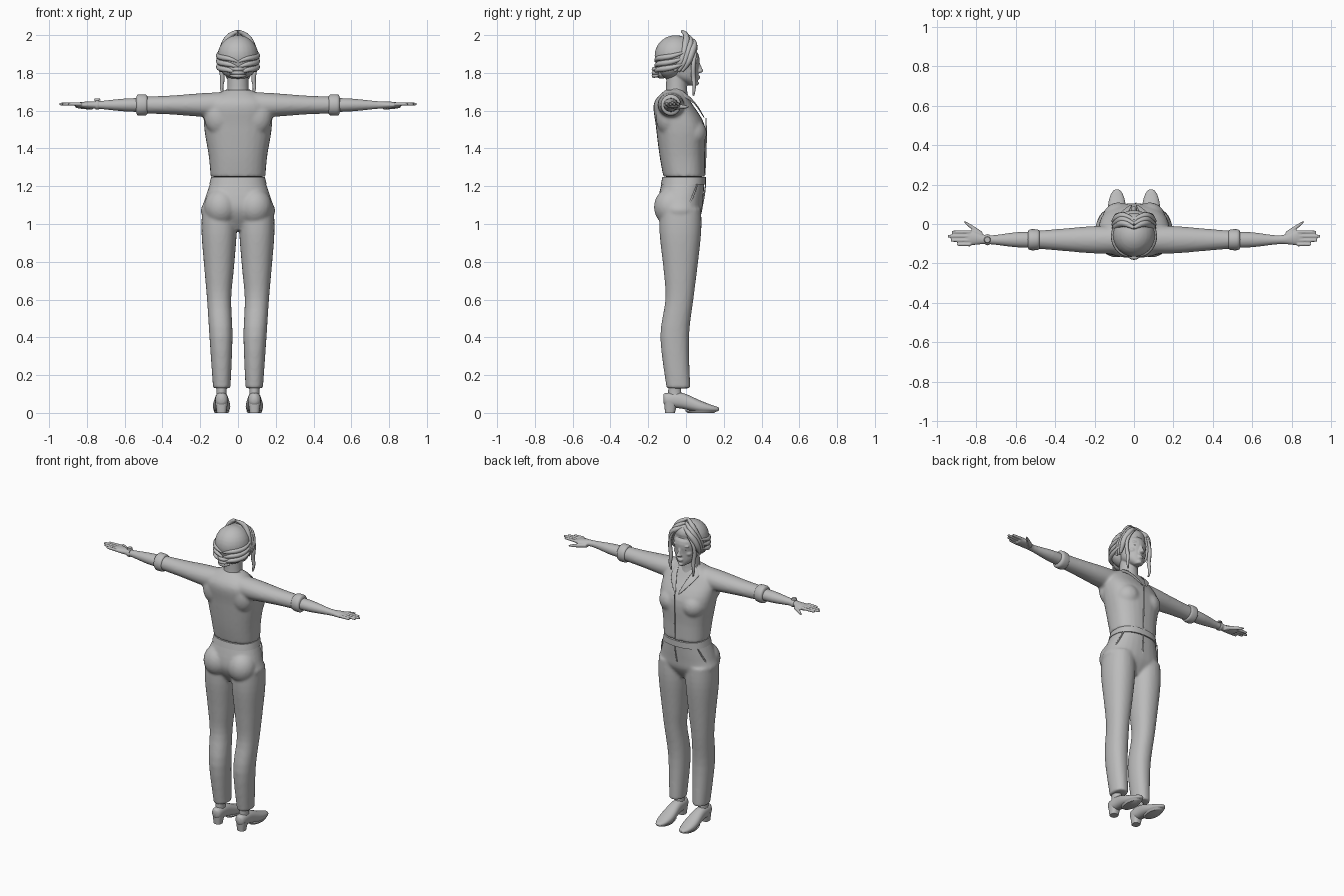
import bpy, bmesh, math
from mathutils import Vector, Matrix

if "Cube" in bpy.data.objects:
    bpy.data.objects.remove(bpy.data.objects["Cube"])

grey = bpy.data.materials.new("plain grey")
grey.use_nodes = True
shade = (.5, .5, .5, 1)
grey.diffuse_color = shade
grey.node_tree.nodes["Principled BSDF"].inputs["Base Color"].default_value = shade


def smooth_rows(rows, steps=4):
    """Fill in rows along a smooth curve through the given ones."""
    rows = [Vector(tuple(row) + (0,) * (5 - len(row))) for row in rows]
    filled = []
    for i in range(len(rows) - 1):
        start, end = rows[i], rows[i + 1]
        before = rows[max(i - 1, 0)]
        after = rows[min(i + 2, len(rows) - 1)]
        for k in range(steps):
            t = k / steps
            leave, arrive = (end - before) / 2, (after - start) / 2
            bend = (leave * (1 - t) - arrive * t) * t * (1 - t)
            ease = t * t * (3 - 2 * t)
            filled.append(start.lerp(end, ease) + bend)
    return filled + [rows[-1]]


def loft(bm, axis, rows, centre=(0, 0, 0), mirror=False, power=2, sides=28):
    """Closed skin; rows hold position along axis, half width, half depth, shift, side shift."""
    for flip in (1, -1) if mirror else (1,):
        loops = []
        for along, wide, deep, shift, aside in smooth_rows(rows):
            loop = []
            for i in range(sides):
                angle = math.tau * i / sides
                c, s = math.cos(angle), math.sin(angle)
                u = wide * math.copysign(abs(c) ** (2 / power), c)
                v = deep * math.copysign(abs(s) ** (2 / power), s)
                point = Vector(centre)
                if axis == "Z":
                    point += Vector((u + aside, v + shift, along))
                elif axis == "X":
                    point += Vector((along, u + shift, v + aside))
                else:
                    point += Vector((u + aside, along, v + shift))
                point.x *= flip
                loop.append(bm.verts.new(point))
            loops.append(loop)
        for low, high in zip(loops, loops[1:]):
            for i in range(sides):
                j = (i + 1) % sides
                bm.faces.new((low[i], low[j], high[j], high[i]))
        bm.faces.new(loops[0])
        bm.faces.new(loops[-1])


def blob(bm, centre, size, mirror=False, tilt=0):
    for flip in (1, -1) if mirror else (1,):
        place = Matrix.Translation((flip * centre[0], centre[1], centre[2]))
        shape = Matrix.Rotation(tilt, 4, "X") @ Matrix.Diagonal((*size, 1))
        bmesh.ops.create_uvsphere(bm, u_segments=24, v_segments=14, radius=1, matrix=place @ shape)


def finish(bm, name, blend=0, soften=4):
    """Turn the bmesh into an object, optionally fusing its pieces into one skin."""
    bmesh.ops.recalc_face_normals(bm, faces=bm.faces)
    mesh = bpy.data.meshes.new(name)
    bm.to_mesh(mesh)
    bm.free()
    part = bpy.data.objects.new(name, mesh)
    bpy.context.collection.objects.link(part)
    mesh.materials.append(grey)
    if blend:
        fuse = part.modifiers.new("fuse", "REMESH")
        fuse.mode, fuse.voxel_size, fuse.use_smooth_shade = "VOXEL", blend, True
        relax = part.modifiers.new("relax", "SMOOTH")
        relax.factor, relax.iterations = .5, soften
    else:
        bpy.context.view_layer.objects.active = part
        part.select_set(True)
        bpy.ops.object.shade_smooth_by_angle(angle=math.radians(50))
        part.select_set(False)
    return part


def strands(name, paths, radius, mirror=False):
    """Round strands that thin out toward both ends."""
    curve = bpy.data.curves.new(name, "CURVE")
    curve.dimensions, curve.bevel_depth, curve.bevel_resolution = "3D", radius, 2
    curve.use_fill_caps, curve.resolution_u = True, 5
    for path in paths:
        for flip in (1, -1) if mirror else (1,):
            spline = curve.splines.new("NURBS")
            spline.points.add(len(path) - 1)
            for i, (x, y, z) in enumerate(path):
                spline.points[i].co = (flip * x, y, z, 1)
                spline.points[i].radius = .3 + math.sin(math.pi * (i + .3) / (len(path) - .4))
            spline.order_u, spline.use_endpoint_u = 3, True
    curve.materials.append(grey)
    bpy.context.collection.objects.link(bpy.data.objects.new(name, curve))


# Shirt: torso, bust, shoulder blades and sleeves fused together
arm = (0, -.08, 1.63)
bm = bmesh.new()
loft(bm, "Z", [(1.25, .145, .11, -.01), (1.36, .155, .12, -.02), (1.52, .18, .13, -.03),
               (1.64, .17, .1, -.07), (1.71, .07, .05, -.06)], power=2.4)
blob(bm, (.08, .03, 1.48), (.08, .08, .08), mirror=True)
blob(bm, (.1, -.1, 1.57), (.08, .06, .1), mirror=True)
loft(bm, "X", [(.06, .07, .07), (.2, .07, .062), (.36, .057, .05), (.5, .045, .045)], arm, mirror=True)
finish(bm, "shirt", blend=.009, soften=6)

# Rolled cuffs
bm = bmesh.new()
loft(bm, "X", [(.48, .044, .046), (.49, .052, .055), (.53, .052, .055), (.54, .035, .035)], arm, mirror=True)
finish(bm, "rolled_cuffs")

# Forearms, palms, fingers and thumbs fused together
bm = bmesh.new()
loft(bm, "X", [(.5, .04, .037), (.6, .038, .034), (.74, .022, .02), (.82, .037, .017, .01), (.86, .032, .01, .01)],
     arm, mirror=True)
for i, tip in enumerate((.9, .93, .945, .925)):
    finger = (0, -.104 + .021 * i, 1.635)
    loft(bm, "X", [(.83, .01, .01), (tip - .01, .008, .008), (tip, .004, .004)], finger, mirror=True, sides=12)
loft(bm, "X", [(.77, .02, .014), (.82, .013, .012, .04), (.86, .006, .006, .07)], (0, -.06, 1.62), mirror=True)
finish(bm, "forearms_and_hands", blend=.004, soften=3)

# Wrist watch on the right arm
bm = bmesh.new()
loft(bm, "X", [(-.755, .026, .023), (-.745, .028, .025), (-.735, .026, .023)], arm)
bmesh.ops.create_cone(bm, cap_ends=True, segments=24, radius1=.017, radius2=.014, depth=.01,
                      matrix=Matrix.Translation((-.745, -.08, 1.66)))
finish(bm, "wrist_watch")

# Trousers: pelvis, seat and legs fused together
bm = bmesh.new()
loft(bm, "Z", [(1.25, .135, .11, -.01), (1.12, .18, .12, -.03), (1.05, .19, .11, -.03), (.97, .05, .06, -.03)], power=2.3)
blob(bm, (.09, -.08, 1.09), (.09, .09, .1), mirror=True)
loft(bm, "Z", [(1.08, .09, .11, -.03), (.95, .093, .11, -.03), (.75, .077, .088, -.03), (.6, .064, .074, -.035),
               (.4, .061, .076, -.06, -.01), (.13, .046, .063, -.04, -.014)], (.1, 0, 0), mirror=True, power=2.2)
finish(bm, "trousers", blend=.009, soften=5)

# Waistband, pocket edges and fly
bm = bmesh.new()
loft(bm, "Z", [(1.25, .142, .115, -.01), (1.21, .152, .119, -.014)], power=2.35, sides=48)
finish(bm, "waistband")
strands("pocket_edges", [[(.13, .06, 1.21), (.15, .045, 1.16), (.187, -.01, 1.05)]], .005, mirror=True)
strands("fly_seam", [[(.01, .104, 1.21), (.01, .094, 1.13), (0, .08, 1.07)]], .004)

# Ankles
foot = (.087, 0, 0)
bm = bmesh.new()
loft(bm, "Z", [(.2, .034, .038, -.055), (.12, .027, .034, -.06), (.06, .03, .04, -.055)], foot, mirror=True)
finish(bm, "ankles")

# Shoes with low heels and thin soles
bm = bmesh.new()
loft(bm, "Y", [(-.12, .014, .022, .075), (-.1, .032, .036, .07), (-.02, .037, .042, .064), (.07, .046, .033, .035),
               (.13, .038, .02, .024), (.165, .022, .012, .02), (.175, .008, .006, .02)], foot, mirror=True, power=2.3)
finish(bm, "shoes")
bm = bmesh.new()
loft(bm, "Z", [(0, .025, .026, -.085), (.06, .034, .036, -.08)], foot, mirror=True, power=2.6)
finish(bm, "shoe_heels")
bm = bmesh.new()
loft(bm, "Z", [(0, .036, .07, .08), (.012, .043, .087, .08)], foot, mirror=True)
finish(bm, "shoe_soles")

# Head, face and neck fused together
bm = bmesh.new()
loft(bm, "Z", [(1.62, .075, .075), (1.7, .058, .057), (1.8, .054, .055)], (0, -.05, 0))
loft(bm, "Z", [(1.733, .02, .022, .037), (1.77, .06, .064), (1.82, .075, .086, -.02),
               (1.9, .081, .096, -.03), (1.975, .035, .04, -.05)])
loft(bm, "Z", [(1.8, .012, .008), (1.81, .017, .018, .004), (1.825, .01, .015), (1.865, .008, .008, -.01)], (0, .07, 0))
blob(bm, (0, .056, 1.745), (.017, .013, .011))
for height, width in ((1.781, .021), (1.771, .018)):
    blob(bm, (0, .062, height), (width, .013, .006))
blob(bm, (.032, .052, 1.872), (.025, .012, .007), mirror=True)
blob(bm, (.04, .03, 1.82), (.025, .024, .02), mirror=True)
blob(bm, (.08, -.03, 1.84), (.01, .02, .03), mirror=True, tilt=-.2)
finish(bm, "head_and_neck", blend=.0045, soften=3)

# Eyes
bm = bmesh.new()
blob(bm, (.03, .051, 1.85), (.015, .01, .007), mirror=True)
finish(bm, "eyes")

# Hair cap and low bun
bm = bmesh.new()
blob(bm, (0, -.055, 1.89), (.108, .112, .11))
blob(bm, (0, -.085, 1.84), (.1, .07, .075))
blob(bm, (0, 0, 1.945), (.075, .058, .048), tilt=-.35)
finish(bm, "hair_cap", blend=.008)
bm = bmesh.new()
blob(bm, (0, -.13, 1.805), (.045, .04, .036))
blob(bm, (.03, -.135, 1.82), (.024, .028, .02), mirror=True)
finish(bm, "hair_bun", blend=.006, soften=2)

# Twists wrapping the back of the head and coils over the bun
strands("hair_back_twists", [[(.1, -.01, z + .02), (.111, -.06, z), (.085, -.125, z - .01), (.04, -.16, z - .015),
                              (.005, -.16, z - .03)] for z in (1.83, 1.86, 1.89)], .012, mirror=True)
strands("hair_bun_coils", [[(-.04, -.145, z), (-.02, -.17, z), (.02, -.17, z), (.04, -.145, z)]
                           for z in (1.785, 1.8, 1.82)], .01)

# Locks sweeping from the parting past the cheeks
strands("hair_front_locks", [[(0, .02 - d, 1.98 + d), (.05, .05 - d, 1.965 + d), (.088, .03 - d, 1.91),
                              (.1, .01 - d, 1.85), (.09, -.02 - d, 1.81)] for d in (0, .02, .04)], .016, mirror=True)
strands("hair_loose_strands", [[(.05, .058, 1.945), (.085, .048, 1.9), (.093, .036, 1.83), (.08, .04, 1.77),
                                (.09, .045, 1.72), (.08, .04, 1.68)]], .01, mirror=True)

# Collar opening into lapels
inner = [(0, -.108, 1.73), (.067, -.05, 1.725), (.056, .005, 1.695), (.032, .058, 1.64), (.005, .102, 1.56)]
outer = [(0, -.14, 1.695), (.1, -.06, 1.698), (.1, .022, 1.66), (.07, .068, 1.62), (.01, .106, 1.55)]
bm = bmesh.new()
for flip in (1, -1):
    edges = [[bm.verts.new((flip * x, y, z)) for x, y, z in edge] for edge in (inner, outer)]
    for i in range(len(inner) - 1):
        bm.faces.new((edges[0][i], edges[0][i + 1], edges[1][i + 1], edges[1][i]))
bmesh.ops.remove_doubles(bm, verts=bm.verts, dist=.001)
collar = finish(bm, "collar")
collar.modifiers.new("cloth", "SOLIDIFY").thickness = .007
collar.modifiers.new("round", "SUBSURF").levels = 2

# Front placket
strands("shirt_placket", [[(.01, .105, 1.56), (.01, .11, 1.48), (.01, .1, 1.26)]], .004)
